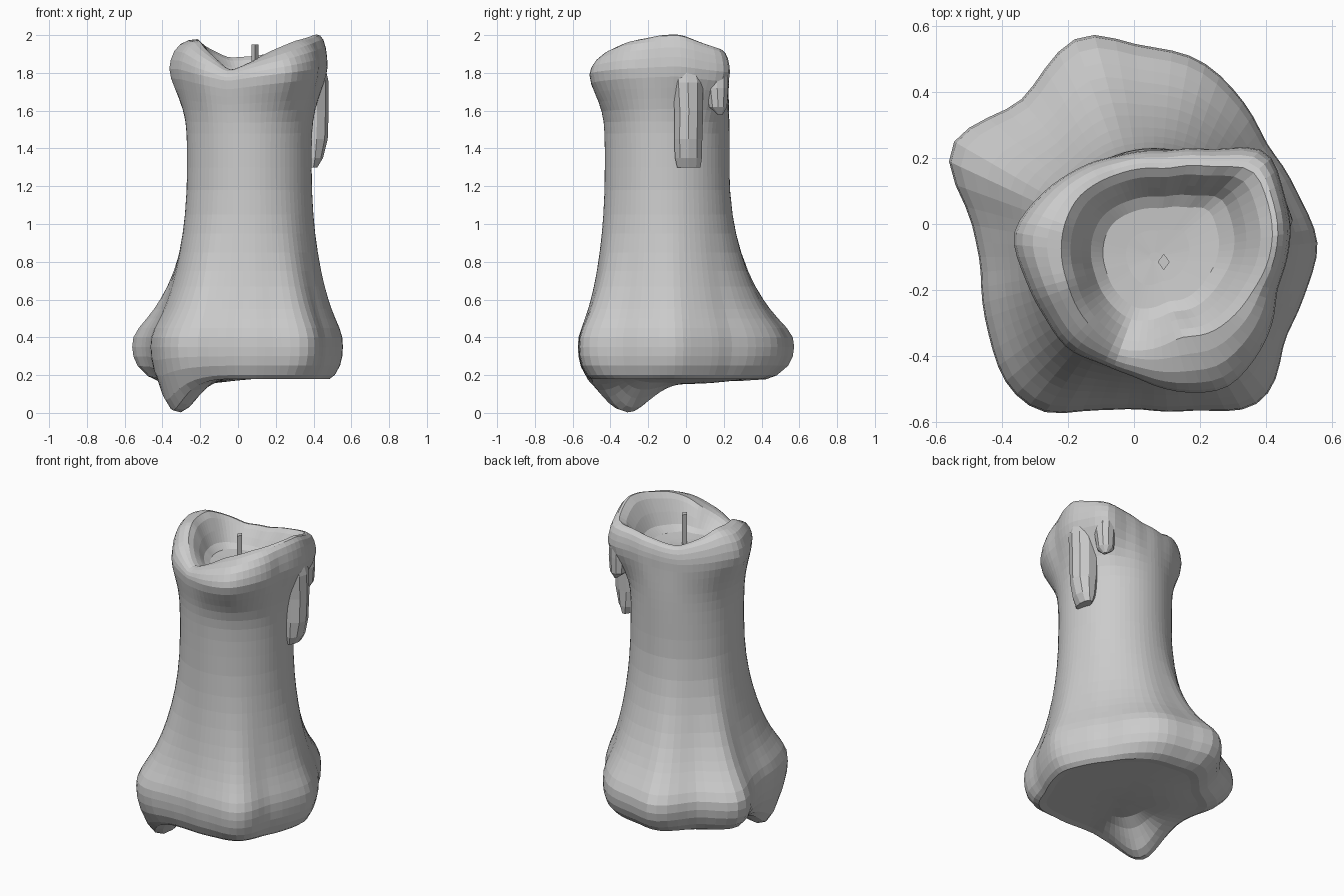
import bpy, bmesh, math

if "Cube" in bpy.data.objects:
    bpy.data.objects.remove(bpy.data.objects["Cube"])

CX, CY, N = 0.06, -0.10, 72

# Plan outlines: flared base, top rim, and the crest of the rim (with height)
BASE = [(-.58, .23), (-.54, .265), (-.34, .36), (-.26, .48), (-.2, .56), (-.13, .58), (0, .54),
        (.2, .5), (.28, .43), (.4, .24), (.5, .08), (.56, -.06), (.52, -.2), (.45, -.35),
        (.42, -.5), (.36, -.56), (.2, -.56), (0, -.555), (-.14, -.56), (-.28, -.575), (-.38, -.5),
        (-.44, -.33), (-.46, -.12), (-.49, .03)]
RIM = [(-.37, -.03), (-.3, .07), (-.2, .15), (-.05, .205), (.1, .22), (.25, .222), (.39, .23), (.42, .2),
       (.45, .1), (.475, 0), (.465, -.1), (.43, -.2), (.42, -.3), (.35, -.43), (.28, -.5),
       (.15, -.51), (0, -.46), (-.1, -.42), (-.2, -.38), (-.27, -.28), (-.33, -.16)]
CREST = [(-.21, 0, 1.98), (-.17, .08, 1.94), (-.05, .15, 1.88), (.1, .165, 1.89), (.25, .17, 1.92),
         (.36, .17, 1.93), (.4, .08, 1.96), (.42, -.03, 2.005), (.4, -.13, 2.0), (.36, -.2, 1.985),
         (.3, -.28, 1.97), (.23, -.33, 1.94), (.14, -.34, 1.9), (.05, -.38, 1.85), (-.04, -.38, 1.81),
         (-.13, -.31, 1.89), (-.2, -.18, 1.97)]


def polar(points, smooth=1):
    """Resample an outline to N (radius, height) pairs around the candle axis."""
    p = sorted((math.atan2(q[1] - CY, q[0] - CX) % math.tau, math.hypot(q[0] - CX, q[1] - CY),
                q[2] if len(q) > 2 else 0) for q in points)
    p = [(p[-1][0] - math.tau, *p[-1][1:])] + p + [(p[0][0] + math.tau, *p[0][1:])]
    out = []
    for i in range(N):
        a = math.tau * i / N
        for q, r in zip(p, p[1:]):
            if q[0] <= a <= r[0]:
                t = (a - q[0]) / (r[0] - q[0])
                out.append((q[1] + (r[1] - q[1]) * t, q[2] + (r[2] - q[2]) * t))
                break
    for _ in range(smooth):
        out = [tuple((out[i - 1][k] + 2 * out[i][k] + out[(i + 1) % N][k]) / 4 for k in (0, 1))
               for i in range(N)]
    return out


def loft(name, rings):
    """Skin closed rings of points and cap both ends."""
    bm = bmesh.new()
    vs = [[bm.verts.new(p) for p in ring] for ring in rings]
    n = len(vs[0])
    for a, b in zip(vs, vs[1:]):
        for i in range(n):
            j = (i + 1) % n
            bm.faces.new((a[i], a[j], b[j], b[i]))
    bm.faces.new(vs[0][::-1])
    bm.faces.new(vs[-1])
    bmesh.ops.recalc_face_normals(bm, faces=bm.faces)
    me = bpy.data.meshes.new(name)
    bm.to_mesh(me)
    bm.free()
    ob = bpy.data.objects.new(name, me)
    bpy.context.collection.objects.link(ob)
    return ob


def lerp(a, b, t):
    return a + (b - a) * t


base, rim, crest = polar(BASE), polar(RIM), polar(CREST)
SHAFT = 0.33


def ring(fn):
    pts = []
    for i in range(N):
        r, z = fn(i)
        a = math.tau * i / N
        x, y = CX + r * math.cos(a), CY + r * math.sin(a)
        if z < 0.34:  # melted foot sagging below the base, front left
            k = min(1, (0.34 - z) / 0.14)
            z -= k * (0.18 * math.exp(-(x + .31) ** 2 / .016 - (y + .31) ** 2 / .028)
                      + 0.03 * math.exp(-(x + .2) ** 2 / .05 - (y - .05) ** 2 / .06))
        pts.append((x, y, max(z, 0)))
    return pts


rings = []
# Underside
for f in (0.05, 0.25, 0.45, 0.6, 0.7, 0.8, 0.9):
    rings.append(ring(lambda i: (f * lerp(SHAFT, base[i][0], .58), 0.185)))
# Flared base narrowing into the shaft
for z, w in ((.18, .58), (.2, .74), (.25, .91), (.3, .98), (.35, 1), (.4, .98), (.45, .89), (.5, .76),
             (.55, .64), (.6, .54), (.67, .42), (.75, .31), (.85, .2), (.95, .115), (1.05, .055),
             (1.18, .01), (1.3, 0), (1.4, 0)):
    rings.append(ring(lambda i: (lerp(SHAFT, base[i][0], w), z)))
# Swelling rim, rolling over to the crest
for z, w in ((1.48, .03), (1.54, .1), (1.6, .25), (1.65, .45), (1.7, .68), (1.75, .9), (1.8, 1)):
    rings.append(ring(lambda i: (lerp(SHAFT, rim[i][0], w),
                                 z + (crest[i][1] - 1.92) * .4 * w)))
for t, h in ((.05, .3), (.18, .6), (.4, .84), (.7, .97), (1, 1)):
    rings.append(ring(lambda i: (lerp(rim[i][0], crest[i][0], t),
                                 lerp(1.8 + (crest[i][1] - 1.92) * .4, crest[i][1], h))))
# Melted hollow
for f, h in ((.9, .15), (.78, .48), (.68, .8), (.55, .96), (.3, 1), (.05, 1.02)):
    rings.append(ring(lambda i: (f * crest[i][0], lerp(crest[i][1], 1.765, h))))
loft("candle_body", rings)


def drip(name, sections):
    """Wax run: sections are (x, y, z, half_x, half_y)."""
    return loft(name, [[(x + hx * math.cos(math.tau * k / 10), y + hy * math.sin(math.tau * k / 10), z)
                        for k in range(10)] for x, y, z, hx, hy in sections])


# Wax runs on the right side and the back right corner
drip("side_drip", [(.39, .015, 1.30, .03, .065), (.39, .013, 1.35, .06, .075), (.39, .012, 1.45, .085, .078),
                   (.39, .015, 1.6, .09, .08), (.395, .01, 1.75, .085, .085), (.4, .0, 1.84, .06, .07),
                   (.4, -.01, 1.9, .02, .03)])
drip("corner_drip", [(.37, .18, 1.58, .01, .015), (.36, .17, 1.62, .05, .05), (.36, .165, 1.72, .06, .06),
                     (.36, .165, 1.84, .05, .06), (.37, .16, 1.9, .025, .035)])

# Wick
loft("wick", [[(.09 + dx, -.115 + dy, z) for dx, dy in ((.018, 0), (0, .025), (-.018, 0), (0, -.025))]
              for z in (1.72, 1.85, 1.95)])
